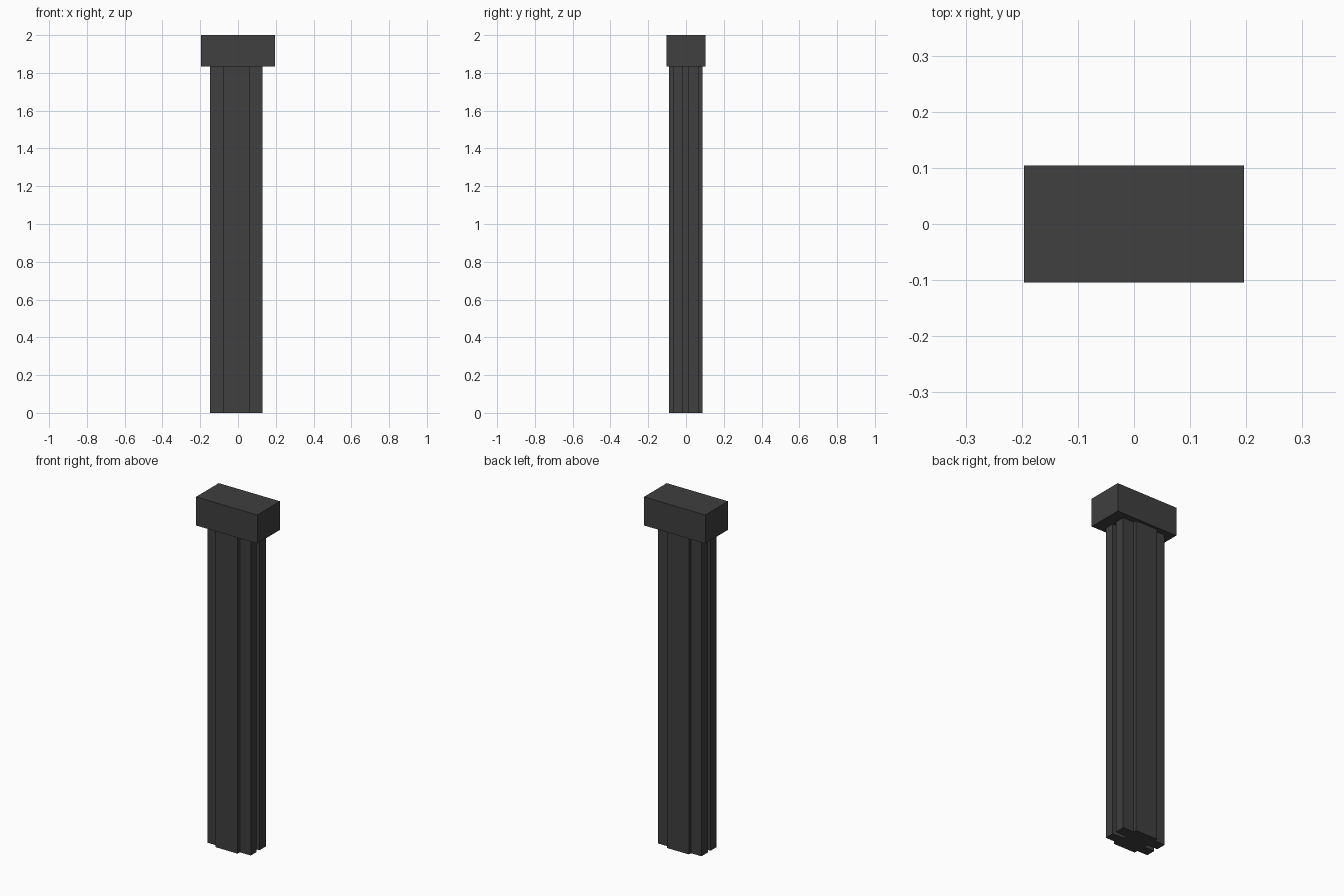
import bpy
import bmesh

if "Cube" in bpy.data.objects:
    bpy.data.objects.remove(bpy.data.objects["Cube"])

mat = bpy.data.materials.new("dark_grey")
mat.diffuse_color = (0.05, 0.05, 0.05, 1)
mat.use_nodes = True
mat.node_tree.nodes["Principled BSDF"].inputs["Base Color"].default_value = mat.diffuse_color


def extrude_profile(name, points, z0, z1):
    bm = bmesh.new()
    face = bm.faces.new([bm.verts.new((x, y, z0)) for x, y in points])
    ext = bmesh.ops.extrude_face_region(bm, geom=[face])
    top = [v for v in ext["geom"] if isinstance(v, bmesh.types.BMVert)]
    bmesh.ops.translate(bm, verts=top, vec=(0, 0, z1 - z0))
    if not face.is_valid or len(bm.faces) < len(points) + 2:
        bm.faces.new([v for v in bm.verts if v not in top])
    bmesh.ops.recalc_face_normals(bm, faces=bm.faces[:])
    mesh = bpy.data.meshes.new(name)
    bm.to_mesh(mesh)
    bm.free()
    mesh.materials.append(mat)
    obj = bpy.data.objects.new(name, mesh)
    bpy.context.collection.objects.link(obj)
    return obj


# Shaft cross-section: thick core, four thinner corner bars, a slot on each side
XL, CL, CR, XR = -0.147, -0.08, 0.06, 0.13
FRONT, BACK = 0.09, 0.088
BAR, SLOT0, SLOT1 = 0.069, -0.015, 0.01
shaft = [
    (CL, -FRONT), (CR, -FRONT), (CR, -BAR), (XR, -BAR), (XR, SLOT0), (CR, SLOT0),
    (CR, SLOT1), (XR, SLOT1), (XR, BAR), (CR, BAR), (CR, BACK), (CL, BACK),
    (CL, BAR), (XL, BAR), (XL, SLOT1), (CL, SLOT1), (CL, SLOT0), (XL, SLOT0),
    (XL, -BAR), (CL, -BAR),
]
extrude_profile("shaft", shaft, 0, 1.835)

# Rectangular cap block
W, D = 0.196, 0.104
extrude_profile("cap", [(-W, -D), (W, -D), (W, D), (-W, D)], 1.835, 2.0)
